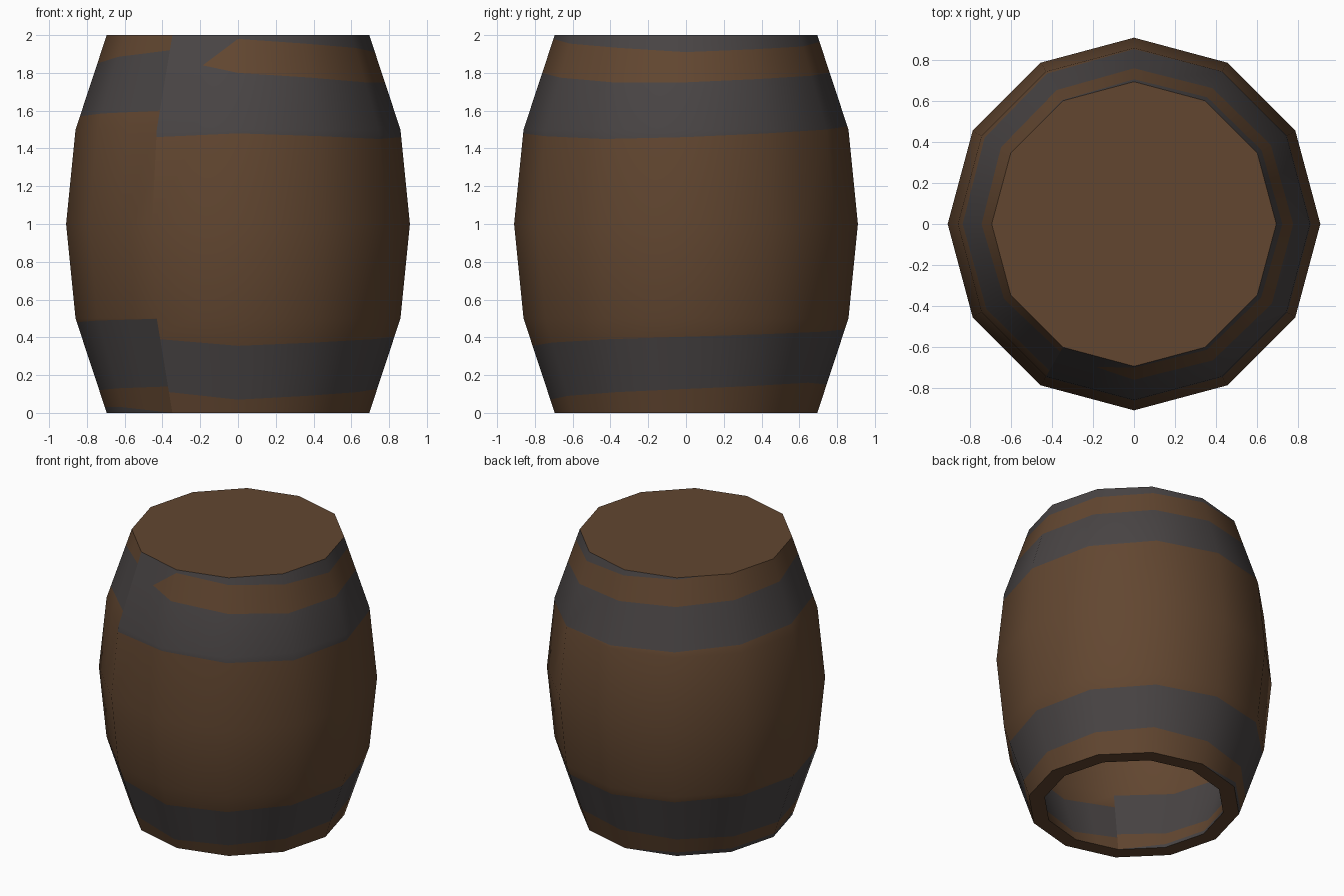
import bpy, bmesh, math

if "Cube" in bpy.data.objects:
    bpy.data.objects.remove(bpy.data.objects["Cube"])

SIDES, STEPS = 12, 24          # twelve flat sides, two strips per side


def material(name, rgb):
    m = bpy.data.materials.new(name)
    m.diffuse_color = (*rgb, 1)
    m.use_nodes = True
    m.node_tree.nodes["Principled BSDF"].inputs["Base Color"].default_value = m.diffuse_color
    return m


brown = material("wood_brown", (0.122, 0.062, 0.030))
iron = material("iron_grey", (0.066, 0.058, 0.058))


def interp(points, x):
    for (x0, y0), (x1, y1) in zip(points, points[1:]):
        if x <= x1:
            return y0 + (y1 - y0) * (x - x0) / (x1 - x0)
    return points[-1][1]


# Wall profiles as (height, radius)
OUTER = [(0, 0.695), (0.5, 0.86), (1, 0.91), (1.5, 0.86), (2, 0.695)]
INNER = [(0, 0.59), (0.5, 0.755), (1, 0.81), (1.5, 0.755), (1.9, 0.62)]

# Band edges as (step round the barrel, height); they climb to a seam at the front left
FOOT = [(0, 0), (14, 0), (16, 0.03), (22, 0.03), (24, 0)]
LOW_A = [(0, 0.11), (2, 0.07), (6, 0.11), (12, 0.16), (20, 0.12), (24, 0.14)]
LOW_B = [(0, 0.39), (2, 0.355), (6, 0.39), (12, 0.43), (20, 0.48), (24, 0.498)]
HIGH_A = [(0, 1.46), (2, 1.48), (6, 1.45), (8, 1.46), (12, 1.5), (20, 1.57), (24, 1.6)]
HIGH_B = [(0, 1.85), (1, 1.84), (2, 1.8), (6, 1.75), (8, 1.75), (12, 1.785), (20, 1.85), (24, 1.92)]
TOP = [(0, 1.85), (1, 1.84), (2, 1.98), (4, 1.955), (8, 1.91), (12, 1.94), (17, 2), (24, 2)]


def rings(s):
    foot, a, b, c, d, e = (interp(t, s) for t in (FOOT, LOW_A, LOW_B, HIGH_A, HIGH_B, TOP))
    return [0, foot, a, b, 0.5, 1, min(c, 1.5), max(c, 1.5), d, e, 2]


def is_iron(row, s):
    if row == 6:                       # between the 1.5 ring and the band edge
        return s < 12
    return row in (0, 2, 7, 9)


def point(s, z, profile):
    # Position on the flat-sided wall at a step and height
    z = min(z, profile[-1][0])
    k, f = divmod(s, 2)
    a0 = math.radians(-120 + 360 / SIDES * k)
    a1 = a0 + 2 * math.pi / SIDES
    r, f = interp(profile, z), f / 2
    return (r * (math.cos(a0) * (1 - f) + math.cos(a1) * f),
            r * (math.sin(a0) * (1 - f) + math.sin(a1) * f), z)


bm = bmesh.new()


def add_face(coords, mat=0):
    clean = []
    for c in coords:
        if all(math.dist(c, o) > 1e-4 for o in clean):
            clean.append(c)
    if len(clean) > 2:
        f = bm.faces.new([bm.verts.new(c) for c in clean])
        f.material_index = mat
        f.smooth = True


for s in range(STEPS):
    left, right = rings(s), rings(s + 1)
    for profile, flip in ((OUTER, False), (INNER, True)):
        # Staves and iron bands, outside and inside
        for row in range(len(left) - 1):
            quad = [point(s, left[row], profile), point(s + 1, right[row], profile),
                    point(s + 1, right[row + 1], profile), point(s, left[row + 1], profile)]
            add_face(quad[::-1] if flip else quad, int(is_iron(row, s)))
    # Open bottom rim
    add_face([point(s, 0, INNER), point(s + 1, 0, INNER),
              point(s + 1, 0, OUTER), point(s, 0, OUTER)])

# Lid and the underside of the lid
add_face([point(s, 2, OUTER) for s in range(STEPS)])
add_face([point(s, 2, INNER) for s in reversed(range(STEPS))])

bmesh.ops.remove_doubles(bm, verts=bm.verts, dist=1e-4)
mesh = bpy.data.meshes.new("barrel")
bm.to_mesh(mesh)
bm.free()
mesh.materials.append(brown)
mesh.materials.append(iron)
barrel = bpy.data.objects.new("barrel", mesh)
bpy.context.collection.objects.link(barrel)
bpy.context.view_layer.objects.active = barrel
barrel.select_set(True)
bpy.ops.object.shade_smooth_by_angle(angle=math.radians(40))
